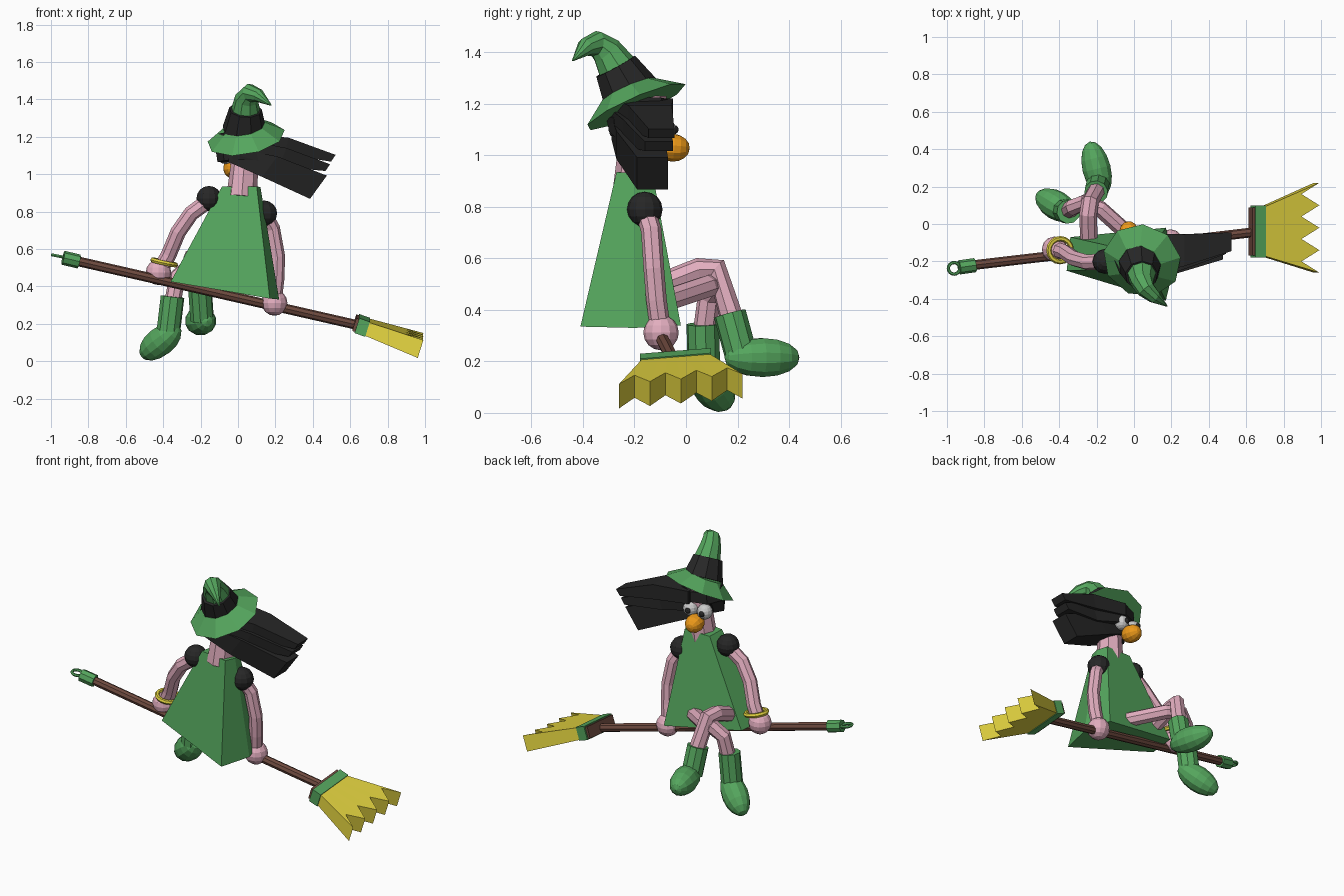
import bpy, bmesh, math
from mathutils import Vector as V, Matrix

if "Cube" in bpy.data.objects:
    bpy.data.objects.remove(bpy.data.objects["Cube"])

COLORS = {"green": (.09, .38, .11), "black": (.02, .02, .02), "pink": (.76, .42, .52),
          "wood": (.16, .07, .05), "straw": (.75, .64, .05), "orange": (.85, .32, .01)}
MATS = {}
for key, c in COLORS.items():
    MATS[key] = bpy.data.materials.new(key)
    MATS[key].diffuse_color = (*c, 1)


def make(name, verts, faces, mat):
    bm = bmesh.new()
    vs = [bm.verts.new(v) for v in verts]
    for f in faces:
        bm.faces.new([vs[i] for i in f])
    bmesh.ops.recalc_face_normals(bm, faces=bm.faces)
    me = bpy.data.meshes.new(name)
    bm.to_mesh(me)
    bm.free()
    ob = bpy.data.objects.new(name, me)
    bpy.context.collection.objects.link(ob)
    if mat:
        me.materials.append(MATS[mat])
    return ob


def loft(name, rings, mat):
    """Skin a stack of equal-length rings and cap both ends."""
    n = len(rings[0])
    faces = [(k * n + i, k * n + (i + 1) % n, (k + 1) * n + (i + 1) % n, (k + 1) * n + i)
             for k in range(len(rings) - 1) for i in range(n)]
    faces += [tuple(range(n)), tuple((len(rings) - 1) * n + i for i in range(n))]
    return make(name, [p for r in rings for p in r], faces, mat)


def tube(name, pts, radii, mat, sides=8):
    """Round tube through points with a radius at each."""
    pts = [V(p) for p in pts]
    if not isinstance(radii, (list, tuple)):
        radii = [radii] * len(pts)
    rings, q, prev = [], None, None
    for i, p in enumerate(pts):
        a = (p - pts[i - 1]).normalized() if i else V((0, 0, 0))
        b = (pts[i + 1] - p).normalized() if i < len(pts) - 1 else V((0, 0, 0))
        t = (a + b).normalized()
        q = prev.rotation_difference(t) @ q if q else t.orthogonal().normalized()
        prev = t
        s = t.cross(q)
        rings.append([p + radii[i] * (q * math.cos(k * math.tau / sides) + s * math.sin(k * math.tau / sides))
                      for k in range(sides)])
    return loft(name, rings, mat)


def ball(name, c, r, mat, axis=(0, 0, 1), length=None):
    """Low-poly sphere, optionally stretched along an axis."""
    bm = bmesh.new()
    rot = V((0, 0, 1)).rotation_difference(V(axis)).to_matrix().to_4x4()
    m = Matrix.Translation(c) @ rot @ Matrix.Diagonal((r, r, length or r, 1))
    bmesh.ops.create_uvsphere(bm, u_segments=12, v_segments=8, radius=1, matrix=m)
    me = bpy.data.meshes.new(name)
    bm.to_mesh(me)
    bm.free()
    ob = bpy.data.objects.new(name, me)
    bpy.context.collection.objects.link(ob)
    if mat:
        me.materials.append(MATS[mat])


def ring(name, c, R, r, axis, mat):
    bpy.ops.mesh.primitive_torus_add(major_segments=16, minor_segments=6, major_radius=R, minor_radius=r,
                                     location=c, rotation=V((0, 0, 1)).rotation_difference(V(axis)).to_euler())
    ob = bpy.context.object
    ob.name = name
    ob.data.materials.append(MATS[mat])


# Broom handle, cap and hanging ring
tube("broom_handle", [(-.86, -.22, .535), (.63, -.045, .195)], .026, "wood")
tube("handle_cap", [(-.935, -.232, .553), (-.85, -.22, .533)], .038, "green")
ring("hanging_ring", (-.962, -.237, .562), .031, .009, (.2, 0, 1), "green")


# Broom head: wooden block, band and zigzag bristles
def bp(s, y, t):
    return V((.65 + .945 * s + .3 * t, y, .197 - .33 * s + .95 * t + .08 * (y + .03)))


def slab(name, s0, s1, hw, ht, mat):
    loft(name, [[bp(s, -.04 + a * hw, b * ht) for a, b in ((-1, -1), (1, -1), (1, 1), (-1, 1))]
                for s in (s0, s1)], mat)


slab("broom_block", -.03, .02, .128, .036, "wood")
slab("bristle_band", -.015, .045, .138, .042, "green")
vt, fs, N = [], [], 9
for i in range(N):
    f = i / (N - 1)
    tip = .345 if i % 2 == 0 else .245
    end = .05 if i % 2 == 0 else .046
    for s, y, t in ((.035, -.17 + .26 * f, .037), (tip, -.26 + .48 * f, end)):
        vt += [bp(s, y, t), bp(s, y, -t)]
for i in range(N - 1):
    a, b = 4 * i, 4 * i + 4
    fs += [(a, a + 2, b + 2, b), (a + 1, b + 1, b + 3, a + 3), (a + 2, a + 3, b + 3, b + 2), (a, b, b + 1, a + 1)]
e = 4 * (N - 1)
fs += [(0, 1, 3, 2), (e, e + 2, e + 3, e + 1)]
make("bristles", vt, fs, "straw")

# Dress
hem = [(-.36, -.25, .425), (.17, -.41, .335), (.22, -.2, .33), (.17, -.02, .34), (-.34, -.07, .425)]
collar = [(-.085, -.24, .935), (.1, -.27, .935), (.12, -.2, .93), (.1, -.13, .93), (-.075, -.13, .93)]
loft("dress", [hem, collar], "green")

# Neck and head, face
tube("head", [(.02, -.2, .88), (.035, -.185, 1.06), (.01, -.165, 1.12), (.01, -.165, 1.23)],
     [.082, .075, .088, .09], "pink")
ball("nose", (-.025, -.053, 1.03), .055, "orange", (-.15, 1, -.05), .068)
for side, x, y in (("left", -.068, -.092), ("right", .025, -.085)):
    ball(side + "_eye", (x, y, 1.1), .046, None)
    ball(side + "_pupil", (x - .006, y + .038, 1.1), .018, "black")

# Hair: cap on the skull and windblown locks
loft("hair_cap", [[(.01 + rx * math.cos(k * math.tau / 8), y + ry * math.sin(k * math.tau / 8), z + .06 * rx * math.cos(k))
                   for k in range(8)] for z, y, rx, ry in ((1.07, -.225, .12, .07), (1.14, -.21, .13, .10),
                                                           (1.155, -.18, .13, .12), (1.22, -.18, .12, .12))], "black")


def lock(name, sections):
    """Strip of hair; each section is centre, half thickness in y, half height in x and z."""
    loft(name, [[V(c) + V((a * u[0], b * h, a * u[1])) for a, b in ((-1, -1), (-1, 1), (1, 1), (1, -1))]
                for c, h, u in sections], "black")


lock("upper_hair_lock", [((.02, -.17, 1.18), .12, (0, .04)), ((.26, -.14, 1.15), .085, (.01, .045)),
                         ((.51, -.095, 1.085), .05, (.012, .018))])
lock("middle_hair_lock", [((.02, -.18, 1.14), .12, (0, .045)), ((.24, -.16, 1.09), .085, (.02, .05)),
                          ((.48, -.105, 1.035), .055, (.012, .018))])
lock("lower_hair_lock", [((-.05, -.20, 1.105), .09, (0, .04)), ((.17, -.18, 1.04), .09, (.04, .055)),
                         ((.43, -.13, .93), .06, (.045, .062))])

# Hat
axis = V((-.17, -.4, .9))
base = V((.043, -.195, 1.19))
tube("hat_brim", [base, base + axis * .07], [.212, .115], "green", 9)
band_top = V((.04, -.275, 1.345))
tube("hat_band", [base + axis * .055, band_top], [.118, .088], "black", 9)
tube("hat_cone", [band_top - V((0, -.02, .03)), (.045, -.31, 1.405), (.065, -.35, 1.435), (.11, -.39, 1.42),
                  (.178, -.44, 1.368)], [.085, .062, .05, .036, .003], "green", 9)

# Arms, shoulders, hands and bracelet
ball("left_shoulder", (-.155, -.2, .87), .067, "black")
ball("right_shoulder", (.14, -.16, .79), .069, "black")
tube("left_arm", [(-.155, -.2, .86), (-.25, -.205, .79), (-.32, -.185, .69), (-.37, -.15, .57), (-.42, -.135, .48)],
     .042, "pink")
tube("right_arm", [(.14, -.16, .79), (.185, -.135, .71), (.212, -.125, .56), (.208, -.115, .44), (.195, -.1, .33)],
     .04, "pink")
ball("left_hand", (-.425, -.135, .475), .068, "pink")
ball("right_hand", (.195, -.097, .312), .069, "pink")
ring("bracelet", (-.395, -.14, .528), .062, .014, (.22, -.05, 1), "straw")

# Crossed legs
tube("upper_leg", [(-.24, -.14, .48), (-.245, .05, .555), (-.235, .12, .555), (-.2, .18, .36)], .047, "pink")
tube("lower_leg", [(.02, -.1, .43), (-.18, .08, .49), (-.27, .115, .5), (-.325, .09, .45), (-.352, .07, .3)],
     .045, "pink")

# Boots
tube("upper_boot_shaft", [(-.203, .17, .385), (-.192, .215, .22)], .064, "green", 10)
ball("upper_boot_foot", (-.2, .295, .215), .078, "green", (-.25, 1, 0), .15)
tube("lower_boot_shaft", [(-.35, .065, .345), (-.372, .07, .16)], .064, "green", 10)
ball("lower_boot_foot", (-.415, .1, .105), .078, "green", (-.2, .12, -.16), .14)

for m in bpy.data.materials:
    if m.users and not m.is_grease_pencil:
        m.use_nodes = True
        m.node_tree.nodes["Principled BSDF"].inputs["Base Color"].default_value = m.diffuse_color
